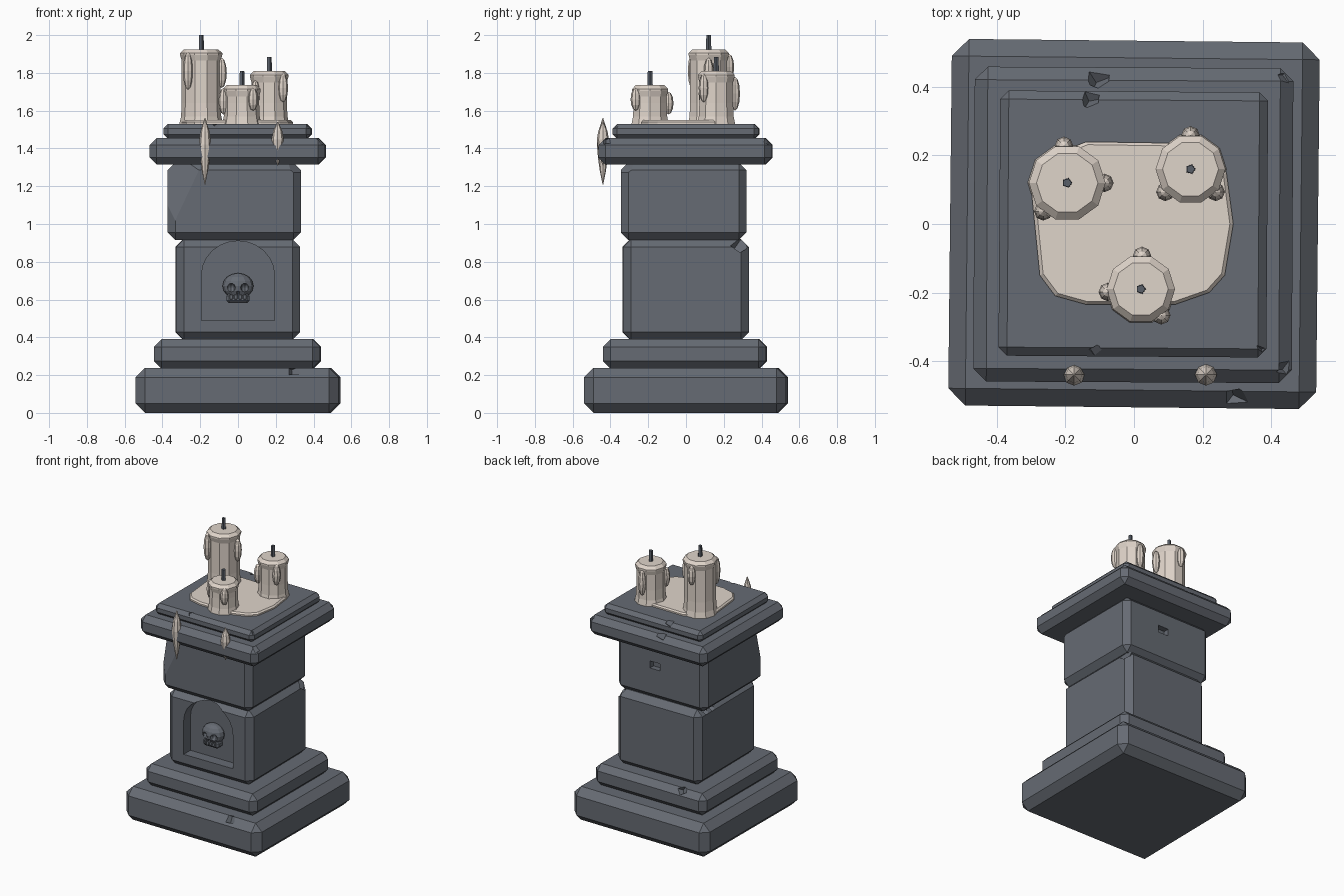
import bpy, bmesh, math
from mathutils import Vector, Matrix, Euler

old = bpy.data.objects.get("Cube")
if old:
    bpy.data.objects.remove(old, do_unlink=True)


def material(name, color):
    m = bpy.data.materials.new(name)
    m.use_nodes = True
    m.diffuse_color = (*color, 1)
    m.node_tree.nodes["Principled BSDF"].inputs["Base Color"].default_value = (*color, 1)
    return m


STONE = material("slate_stone", (0.133, 0.147, 0.172))
WAX = material("pale_wax", (0.74, 0.66, 0.59))
WICK = material("dark_wick", (0.10, 0.115, 0.14))


def finish(name, bm, mat):
    bmesh.ops.recalc_face_normals(bm, faces=bm.faces)
    me = bpy.data.meshes.new(name)
    bm.to_mesh(me)
    bm.free()
    ob = bpy.data.objects.new(name, me)
    me.materials.append(mat)
    bpy.context.collection.objects.link(ob)
    return ob


def box_bm(lo, hi, bevel=0.0, turn=0.0):
    """Chamfered box between two corners, turned a little about z."""
    lo, hi = Vector(lo), Vector(hi)
    bm = bmesh.new()
    bmesh.ops.create_cube(bm, size=1, matrix=Matrix.Diagonal((*(hi - lo), 1)))
    if bevel:
        bmesh.ops.bevel(bm, geom=bm.edges[:], offset=bevel, segments=1, affect='EDGES')
    bm.transform(Matrix.Translation((lo + hi) / 2) @ Matrix.Rotation(math.radians(turn), 4, 'Z'))
    return bm


def slice_corner(bm, a, b, c):
    """Break a corner off along the plane through three points."""
    a, b, c = Vector(a), Vector(b), Vector(c)
    n = (b - a).cross(c - a).normalized()
    mid = sum((v.co for v in bm.verts), Vector()) / len(bm.verts)
    if n.dot(mid - a) > 0:
        n = -n
    cut = bmesh.ops.bisect_plane(bm, geom=bm.verts[:] + bm.edges[:] + bm.faces[:],
                                 plane_co=a, plane_no=n, clear_outer=True)
    edges = [e for e in cut["geom_cut"] if isinstance(e, bmesh.types.BMEdge)]
    bmesh.ops.contextual_create(bm, geom=edges)


def carve(ob, cutter_bm):
    """Subtract a cutter from an object and drop the cutter."""
    cutter = finish("cutter", cutter_bm, STONE)
    cutter.hide_render = True
    mod = ob.modifiers.new("carve", 'BOOLEAN')
    mod.operation, mod.solver, mod.object = 'DIFFERENCE', 'EXACT', cutter
    bpy.context.view_layer.objects.active = ob
    bpy.ops.object.modifier_apply(modifier=mod.name)
    bpy.data.objects.remove(cutter, do_unlink=True)


def chip(ob, loc, size):
    """Small angular notch knocked out of an edge."""
    bm = bmesh.new()
    rot = Euler((0.5, 0.4, loc[0] * 9)).to_matrix().to_4x4()
    bmesh.ops.create_cube(bm, size=1, matrix=Matrix.Translation(loc) @ rot @ Matrix.Diagonal((*size, 1)))
    carve(ob, bm)


# Plinth base with a broken front corner
bm = box_bm((-0.537, -0.535, 0), (0.537, 0.535, 0.238), 0.05, -0.6)
slice_corner(bm, (-0.54, -0.43, 0.238), (-0.44, -0.54, 0.238), (-0.53, -0.52, 0.19))
base = finish("plinth_base", bm, STONE)
chip(base, (0.3, -0.515, 0.23), (0.065, 0.05, 0.05))

# Plinth step
step = finish("plinth_step", box_bm((-0.443, -0.437, 0.235), (0.437, 0.427, 0.39), 0.04, -0.4), STONE)
chip(step, (-0.25, 0.41, 0.385), (0.06, 0.05, 0.05))

# Lower shaft with arched niche
shaft = finish("lower_shaft", box_bm((-0.33, -0.335, 0.385), (0.328, 0.332, 0.92), 0.042, 0.3), STONE)
bm = bmesh.new()
arch = [(-0.193, 0.49), (0.193, 0.49)]
for i in range(13):
    a = math.pi * i / 12
    arch.append((0.193 * math.cos(a), 0.73 + 0.18 * math.sin(a)))
face = bm.faces.new([bm.verts.new((x, -0.5, z)) for x, z in arch])
ext = bmesh.ops.extrude_face_region(bm, geom=[face])
bmesh.ops.translate(bm, vec=(0, 0.24, 0),
                    verts=[v for v in ext["geom"] if isinstance(v, bmesh.types.BMVert)])
carve(shaft, bm)
chip(shaft, (0.31, 0.285, 0.89), (0.06, 0.06, 0.07))
for y in (0.17, 0.24):
    chip(shaft, (-0.315, y, 0.905), (0.05, 0.035, 0.04))

# Upper shaft with broken corners and a socket hole at the back
bm = box_bm((-0.372, -0.345, 0.915), (0.333, 0.32, 1.325), 0.04)
slice_corner(bm, (-0.19, -0.345, 1.32), (-0.36, -0.345, 0.96), (-0.372, -0.25, 1.32))
slice_corner(bm, (0.24, -0.345, 1.315), (0.333, -0.25, 1.315), (0.315, -0.34, 1.26))
upper = finish("upper_shaft", bm, STONE)
carve(upper, box_bm((-0.02, 0.28, 1.135), (0.06, 0.4, 1.185)))

# Capstone slab and table top
cap = finish("capstone", box_bm((-0.467, -0.462, 1.315), (0.463, 0.457, 1.455), 0.038, -0.3), STONE)
chip(cap, (-0.11, 0.435, 1.455), (0.065, 0.05, 0.04))
chip(cap, (0.445, 0.435, 1.45), (0.04, 0.04, 0.04))
chip(cap, (0.45, -0.43, 1.45), (0.04, 0.06, 0.04))
top = finish("table_top", box_bm((-0.393, -0.387, 1.45), (0.389, 0.387, 1.53), 0.025, -0.4), STONE)
chip(top, (-0.13, 0.375, 1.53), (0.055, 0.04, 0.04))
chip(top, (-0.11, -0.38, 1.53), (0.04, 0.03, 0.03))
chip(top, (0.38, -0.37, 1.53), (0.03, 0.03, 0.03))


def ball_bm(loc, size, u=8, v=6):
    bm = bmesh.new()
    bmesh.ops.create_uvsphere(bm, u_segments=u, v_segments=v, radius=1,
                              matrix=Matrix.Translation(loc) @ Matrix.Diagonal((*size, 1)))
    return bm


# Carved skull in the niche
skull = finish("skull_cranium", ball_bm((0, -0.275, 0.672), (0.082, 0.06, 0.068), 12, 8), STONE)
for x in (-0.037, 0.037):
    carve(skull, ball_bm((x, -0.33, 0.663), (0.024, 0.03, 0.024)))
carve(skull, ball_bm((0, -0.335, 0.632), (0.011, 0.03, 0.014), 6, 4))
finish("skull_jaw", box_bm((-0.062, -0.315, 0.582), (0.062, -0.25, 0.632), 0.014), STONE)
for i in range(4):
    x = -0.036 + i * 0.024
    finish("skull_tooth", box_bm((x - 0.009, -0.322, 0.6), (x + 0.009, -0.3, 0.626), 0.003), STONE)


def lathe(name, x, y, profile, sides, mat):
    """Faceted turned form from (radius, height) rings."""
    bm = bmesh.new()
    rings = [[bm.verts.new((x + r * math.cos(2 * math.pi * i / sides),
                            y + r * math.sin(2 * math.pi * i / sides), z))
              for i in range(sides)] for r, z in profile]
    for lo, hi in zip(rings, rings[1:]):
        for i in range(sides):
            j = (i + 1) % sides
            bm.faces.new((lo[i], lo[j], hi[j], hi[i]))
    bm.faces.new(rings[0])
    bm.faces.new(rings[-1])
    return finish(name, bm, mat)


# Pool of melted wax
bm = bmesh.new()
outline = [(-0.14, 0.24), (0.2, 0.235), (0.27, 0.15), (0.29, 0), (0.265, -0.15), (0.22, -0.2),
           (0.12, -0.235), (-0.14, -0.235), (-0.23, -0.21), (-0.275, -0.15), (-0.29, 0), (-0.3, 0.1), (-0.24, 0.2)]
rings = [[bm.verts.new((x * s, y * s, z)) for x, y in outline]
         for s, z in ((1, 1.525), (1, 1.54), (0.965, 1.55))]
for lo, hi in zip(rings, rings[1:]):
    for i in range(len(outline)):
        bm.faces.new((lo[i - 1], lo[i], hi[i], hi[i - 1]))
bm.faces.new(rings[0])
bm.faces.new(rings[-1])
finish("wax_pool", bm, WAX)

# Candles: x, y, radius, top, drips as (angle, height, half length)
candles = {
    "tall": (-0.195, 0.12, 0.112, 1.925, ((0, 1.8, 0.08), (95, 1.83, 0.07), (230, 1.81, 0.1))),
    "middle": (0.165, 0.16, 0.102, 1.81, ((90, 1.69, 0.09), (222, 1.69, 0.07), (318, 1.72, 0.075))),
    "short": (0.02, -0.19, 0.1, 1.735, ((88, 1.64, 0.06), (185, 1.65, 0.07), (308, 1.66, 0.06))),
}
for label, (x, y, r, z, drips) in candles.items():
    lathe(label + "_candle", x, y, [(r * 1.03, 1.53), (r * 0.95, 1.57), (r * 0.92, 1.64), (r * 0.92, z - 0.06),
                                    (r, z - 0.03), (r, z - 0.02), (r * 0.8, z)], 10, WAX)
    lathe(label + "_wick", x, y, [(0.015, z - 0.01), (0.013, z + 0.075)], 5, WICK)
    for angle, h, half in drips:
        a = math.radians(angle)
        loc = (x + r * 0.97 * math.cos(a), y + r * 0.97 * math.sin(a), h)
        finish(label + "_candle_drip", ball_bm(loc, (0.027, 0.027, half)), WAX)

# Long drips hanging over the front of the capstone
for x, lo, hi in ((-0.175, 1.21, 1.56), (0.21, 1.31, 1.54)):
    span = hi - lo
    lathe("hanging_drip", x, -0.44, [(0.002, lo), (0.016, lo + span * 0.2), (0.026, lo + span * 0.4),
                                     (0.032, lo + span * 0.6), (0.024, lo + span * 0.8), (0.002, hi)], 8, WAX)
